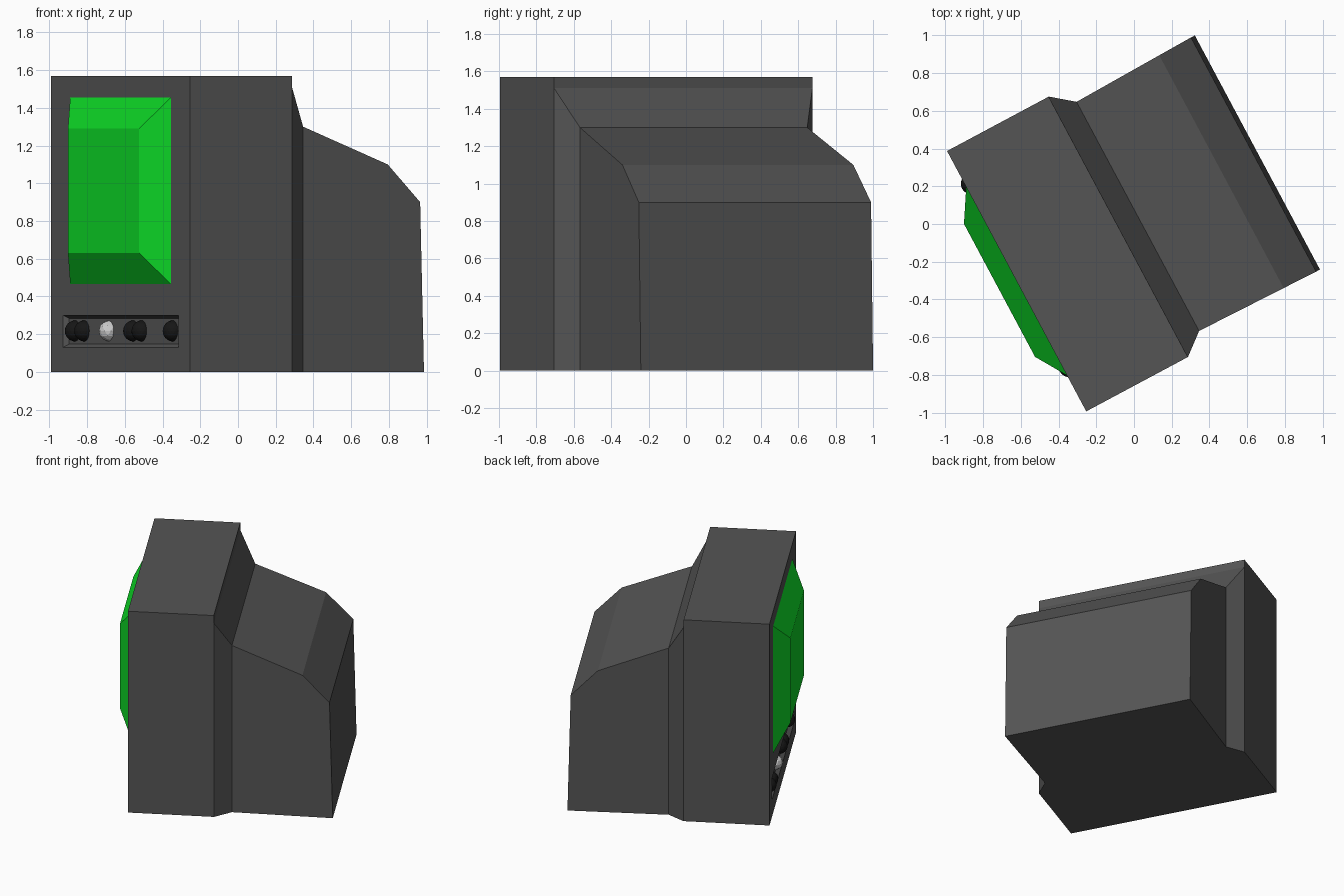
import bpy, bmesh, math

if "Cube" in bpy.data.objects:
    bpy.data.objects.remove(bpy.data.objects["Cube"])

TURN = math.radians(-61.87)   # local x = width, local y = depth (front is -y)
MID = -0.026                  # centre line across the width


def material(name, r, g, b):
    m = bpy.data.materials.new(name)
    m.diffuse_color = (r, g, b, 1)
    m.use_nodes = True
    m.node_tree.nodes["Principled BSDF"].inputs["Base Color"].default_value = m.diffuse_color
    return m


dark = material("dark_plastic", 0.09, 0.09, 0.09)
black = material("black_plastic", 0.008, 0.008, 0.008)
green = material("green_glass", 0.004, 0.7, 0.02)


def finish(bm, name, mat):
    bmesh.ops.recalc_face_normals(bm, faces=bm.faces)
    me = bpy.data.meshes.new(name)
    bm.to_mesh(me)
    bm.free()
    ob = bpy.data.objects.new(name, me)
    ob.rotation_euler.z = TURN
    if mat:
        me.materials.append(mat)
    bpy.context.collection.objects.link(ob)


def loft(name, rings, mat):
    """Rectangular rings: depth at bottom, depth at top, half width, z low, z high."""
    bm = bmesh.new()
    loops = []
    for y0, y1, w, z0, z1 in rings:
        pts = [(-w, y0, z0), (w, y0, z0), (w, y1, z1), (-w, y1, z1)]
        loops.append([bm.verts.new((MID + x, y, z)) for x, y, z in pts])
    for a, b in zip(loops, loops[1:]):
        for i in range(4):
            j = (i + 1) % 4
            bm.faces.new((a[i], a[j], b[j], b[i]))
    bm.faces.new(loops[0])
    bm.faces.new(loops[-1])
    finish(bm, name, mat)


# Casing: recessed control strip, front bezel, shoulder and sloping rear housing
loft("casing", [
    (-0.662, -0.662, 0.635, 0.147, 0.283),
    (-0.692, -0.692, 0.65, 0.13, 0.30),
    (-0.692, -0.692, 0.783, 0, 1.57),
    (-0.081, -0.081, 0.783, 0, 1.57),
    (-0.080, -0.080, 0.783, 0, 1.51),
    (0.037, 0.037, 0.689, 0, 1.30),
    (0.54, 0.54, 0.70, 0, 1.10),
    (0.756, 0.733, 0.704, 0, 0.90),
], dark)

# Bulging screen
loft("screen", [
    (-0.692, -0.692, 0.567, 0.465, 1.455),
    (-0.795, -0.795, 0.40, 0.63, 1.29),
], green)


def knob(name, x, mat, detail):
    bm = bmesh.new()
    bmesh.ops.create_icosphere(bm, subdivisions=detail, radius=0.056)
    bmesh.ops.translate(bm, verts=bm.verts, vec=(x, -0.66, 0.217))
    finish(bm, name, mat)


# Round buttons in the control strip
for n, x in enumerate((-0.595, -0.49, 0.06, 0.155, 0.505)):
    knob(f"button_{n + 1}", x, black, 3)
knob("power_light", -0.215, None, 2)
